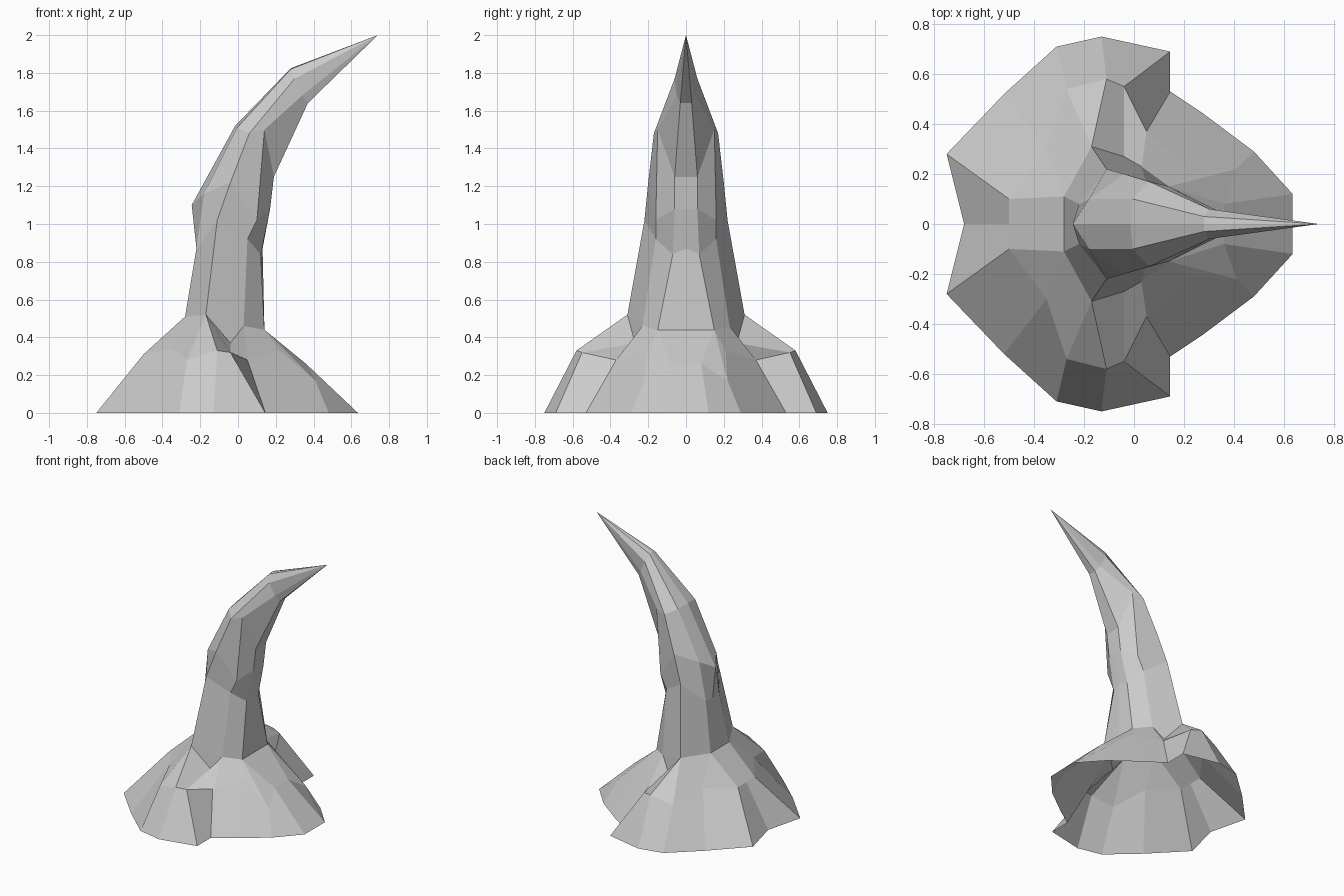
import bpy, bmesh

if "Cube" in bpy.data.objects:
    bpy.data.objects.remove(bpy.data.objects["Cube"], do_unlink=True)

grey = bpy.data.materials.new("pale_grey")
grey.use_nodes = True
COLOUR = (0.6, 0.6, 0.6, 1)
grey.diffuse_color = COLOUR
grey.node_tree.nodes["Principled BSDF"].inputs["Base Color"].default_value = COLOUR


def half_shell(name, rows, extra=()):
    """Bridge neighbouring rows of points (+y half), then mirror across y."""
    bm = bmesh.new()
    verts = {}

    def face(points):
        points = list(dict.fromkeys(points))
        if len(points) > 2:
            bm.faces.new([verts.setdefault(p, None) or make(p) for p in points])

    def make(p):
        verts[p] = bm.verts.new(p)
        return verts[p]

    for low, high in zip(rows, rows[1:]):
        for i in range(len(low) - 1):
            face((low[i + 1], low[i], high[i], high[i + 1]))
    for points in extra:
        face(points)
    half = bm.verts[:] + bm.edges[:] + bm.faces[:]
    copy = bmesh.ops.duplicate(bm, geom=half)["geom"]
    mirrored = [g for g in copy if isinstance(g, bmesh.types.BMVert)]
    for v in mirrored:
        v.co.y = -v.co.y
    bmesh.ops.reverse_faces(bm, faces=[g for g in copy if isinstance(g, bmesh.types.BMFace)])
    bmesh.ops.remove_doubles(bm, verts=bm.verts[:], dist=0.0005)
    bmesh.ops.recalc_face_normals(bm, faces=bm.faces[:])
    mesh = bpy.data.meshes.new(name)
    bm.to_mesh(mesh)
    bm.free()
    mesh.materials.append(grey)
    obj = bpy.data.objects.new(name, mesh)
    bpy.context.collection.objects.link(obj)
    return obj


# Corners shared by the horn foot and the top of the skirt
back_mid, back = (-.28, 0, .51), (-.28, .11, .51)
side, notch = (-.17, .31, .52), (-.04, .27, .37)
cheek, front = (.03, .23, .46), (.14, .15, .44)
front_mid = (.14, 0, .44)

# Flared open skirt with a stepped flap on each side
rim = [(-.68, 0, 0), (-.75, .28, 0), (-.52, .52, 0), (-.31, .71, 0),
       (-.13, .75, 0), (.145, .69, 0), (.145, .53, 0), (.28, .44, 0),
       (.48, .29, 0), (.635, .12, 0), (.635, 0, 0)]
shoulder = [(-.5, 0, .31), (-.5, .1, .31), (-.35, .3, .34), (-.27, .54, .28),
            (-.11, .58, .33), (-.04, .55, .32), (.05, .37, .28), (.22, .21, .33),
            (.41, .22, .17), (.36, .08, .26), (.36, 0, .26)]
collar = [back_mid, back, back, side, side, notch, cheek, front,
          front, front, front_mid]
half_shell("skirt", [rim, shoulder, collar], extra=[(side, notch, cheek)])

# Curved tapering horn, ring by ring up to the tip
tip = (.74, 0, 2)
half_shell("horn", [
    [back_mid, back, side, cheek, front, front_mid],
    [(-.22, 0, .87), (-.22, .08, .87), (-.11, .22, 1.02), (.05, .16, .92),
     (.12, .07, .84), (.13, 0, .87)],
    [(-.245, 0, 1.1), (-.18, .1, 1.16), (-.04, .2, 1.22), (.1, .16, 1.02),
     (.17, .06, 1.08), (.17, 0, 1.08)],
    [(-.015, 0, 1.52), (-.005, .1, 1.51), (.06, .17, 1.48), (.14, .15, 1.5),
     (.19, .06, 1.25), (.19, 0, 1.25)],
    [(.28, 0, 1.825), (.28, .03, 1.82), (.3, .06, 1.77), (.34, .05, 1.68),
     (.37, .03, 1.64), (.37, 0, 1.64)],
    [tip] * 6,
])
